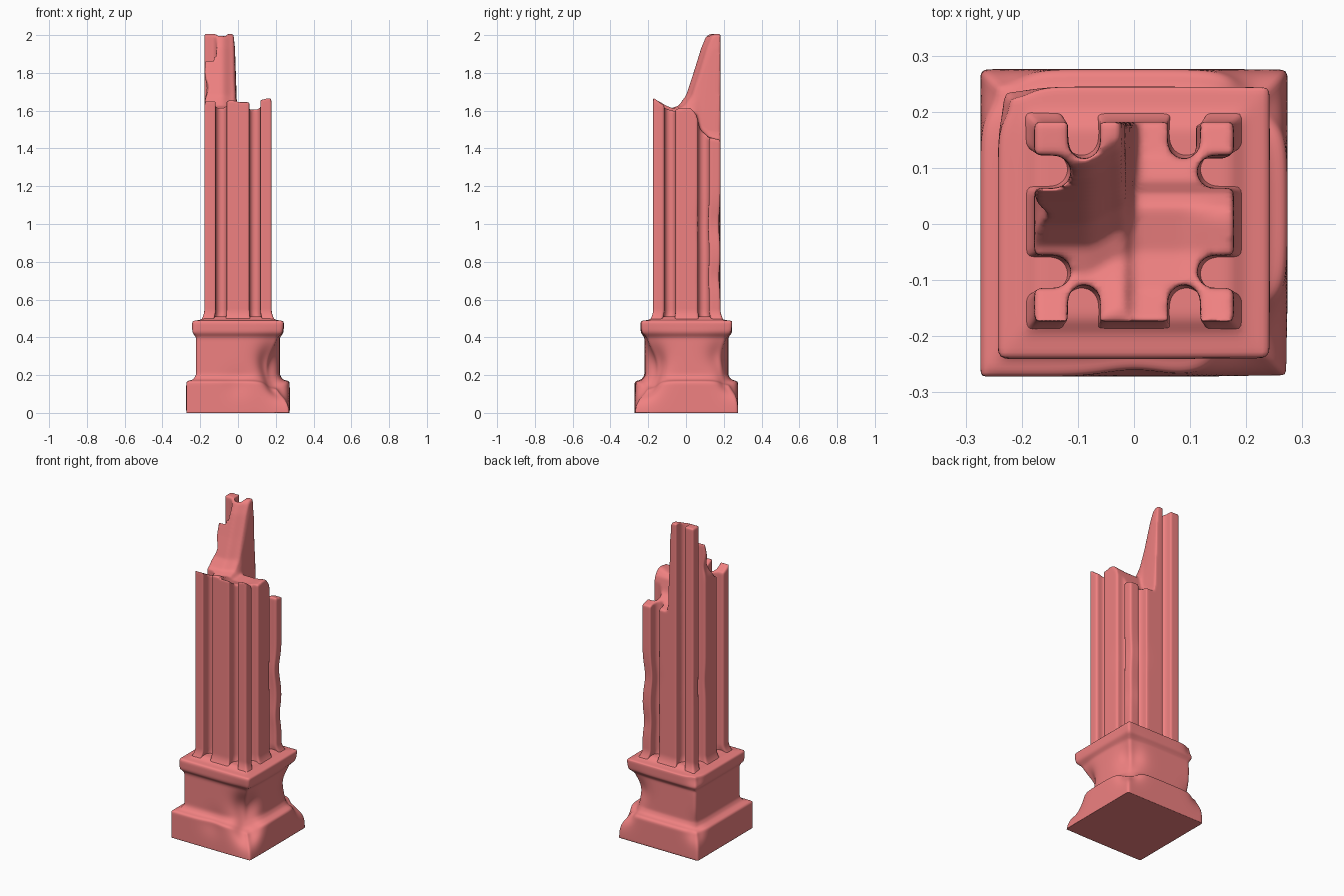
import bpy, bmesh, math
from mathutils import Vector

if "Cube" in bpy.data.objects:
    bpy.data.objects.remove(bpy.data.objects["Cube"])

mat = bpy.data.materials.new("red_stone")
mat.diffuse_color = (0.87, 0.22, 0.22, 1)
mat.use_nodes = True
mat.node_tree.nodes["Principled BSDF"].inputs["Base Color"].default_value = mat.diffuse_color


def make_object(name, bm):
    bmesh.ops.recalc_face_normals(bm, faces=bm.faces)
    me = bpy.data.meshes.new(name)
    bm.to_mesh(me)
    bm.free()
    ob = bpy.data.objects.new(name, me)
    bpy.context.collection.objects.link(ob)
    return ob


def loft(name, rings):
    """Closed solid through rings of equal point count."""
    bm = bmesh.new()
    loops = [[bm.verts.new(p) for p in r] for r in rings]
    n = len(loops[0])
    for a, b in zip(loops, loops[1:]):
        for i in range(n):
            bm.faces.new((a[i], a[(i + 1) % n], b[(i + 1) % n], b[i]))
    bm.faces.new(loops[0])
    bm.faces.new(loops[-1])
    return make_object(name, bm)


def apply_mod(ob, kind, **settings):
    bpy.context.view_layer.objects.active = ob
    m = ob.modifiers.new(kind, kind)
    for k, v in settings.items():
        setattr(m, k, v)
    bpy.ops.object.modifier_apply(modifier=m.name)


def weather(ob, voxel, smooth, dents):
    """Remesh to soft worn stone, then push in the chipped spots."""
    apply_mod(ob, 'REMESH', mode='VOXEL', voxel_size=voxel)
    apply_mod(ob, 'SMOOTH', factor=0.5, iterations=smooth)
    for v in ob.data.vertices:
        p = v.co.copy()
        for c, r, push in dents:
            d = (p - Vector(c)).length / r
            v.co += Vector(push) * math.exp(-2 * d * d)
        v.co.z = max(v.co.z, 0)
    for poly in ob.data.polygons:
        poly.use_smooth = True
    ob.data.materials.clear()
    ob.data.materials.append(mat)


def interp(x, pts):
    if x <= pts[0][0]:
        return pts[0][1]
    for (a, u), (b, w) in zip(pts, pts[1:]):
        if x <= b:
            t = (x - a) / (b - a)
            return u + (w - u) * t
    return pts[-1][1]


def step(a, b, x):
    t = min(1, max(0, (x - a) / (b - a)))
    return t * t * (3 - 2 * t)


# Pedestal: square plinth, dado and cap in one moulded profile
profile = [(.274, -.012), (.274, .168), (.238, .175), (.222, .20), (.222, .40),
           (.242, .425), (.243, .487), (.20, .492), (.17, .51)]
pedestal = loft("pedestal", [[(sx * h, sy * h + .002, z) for sx, sy in
                              ((-1, -1), (1, -1), (1, 1), (-1, 1))] for h, z in profile])
weather(pedestal, .009, 4, [
    ((.27, -.27, .18), .14, (-.06, .06, -.04)),
    ((.27, .27, .18), .11, (-.045, -.045, -.02)),
    ((-.27, .27, .18), .10, (.03, -.03, -.01)),
    ((.22, -.22, .28), .14, (-.05, .05, 0)),
    ((.22, .22, .30), .13, (-.035, -.035, 0)),
    ((-.24, .24, .48), .08, (.02, -.02, 0)),
    ((0, -.28, .16), .10, (0, .012, 0)),
])

# Shaft: square section with two round flutes on every side
S, C, R = .178, .089, .029
side = [(-S, -S)]
for cx in (-C, C):
    side.append((cx - R, -S))
    side += [(cx - R * math.cos(math.pi * i / 8), -.141 + R * math.sin(math.pi * i / 8))
             for i in range(9)]
    side.append((cx + R, -S))
outline = []
for k in range(4):
    c, s = round(math.cos(k * math.pi / 2)), round(math.sin(k * math.pi / 2))
    outline += [(x * c - y * s, x * s + y * c + .004) for x, y in side]
shaft = loft("fluted_shaft", [[(x, y, z) for x, y in outline] for z in (.45, 2.1)])

# Height of the broken top: tall splinter at back left, low step at back right
SPLINTER = [(-.18, 1.655), (-.13, 1.625), (-.09, 1.61), (-.04, 1.625), (0, 1.68),
            (.04, 1.80), (.08, 1.93), (.105, 1.99), (.125, 2.006)]
LOW = [(-.18, 1.655), (-.12, 1.61), (-.05, 1.59), (.03, 1.60), (.055, 1.58),
       (.075, 1.50), (.12, 1.46), (.18, 1.445)]


def top_height(x, y):
    t = step(-.022, .004, x)
    tall = interp(y - .03 * step(-.09, -.02, x), SPLINTER)
    low = interp(y, LOW) + .02 * step(.08, .17, abs(x)) * step(.06, .0, y)
    return tall * (1 - t) + low * t


# Cutter shaped like the fracture, removed after use
bm = bmesh.new()
N = 60
bot, top = {}, {}
for i in range(N + 1):
    for j in range(N + 1):
        x, y = -.24 + .48 * i / N, -.24 + .48 * j / N
        bot[i, j] = bm.verts.new((x, y, top_height(x, y)))
        top[i, j] = bm.verts.new((x, y, 2.3))
for i in range(N):
    for j in range(N):
        for g in (bot, top):
            q = [g[i, j], g[i + 1, j], g[i + 1, j + 1], g[i, j + 1]]
            bm.faces.new(q)
    for a, b in (((i, 0), (i + 1, 0)), ((i, N), (i + 1, N)),
                 ((0, i), (0, i + 1)), ((N, i), (N, i + 1))):
        bm.faces.new((bot[a], bot[b], top[b], top[a]))
cutter = make_object("fracture_cutter", bm)
cutter.hide_render = True
apply_mod(shaft, 'BOOLEAN', operation='DIFFERENCE', solver='EXACT', object=cutter)
bpy.data.objects.remove(cutter)

weather(shaft, .0075, 4, [
    ((.18, .18, 1.0), .13, (-.012, -.008, 0)),
    ((.18, .18, .72), .10, (-.007, -.007, 0)),
    ((-.18, .05, 1.0), .12, (.006, 0, 0)),
    ((-.18, .02, 1.72), .07, (.02, 0, 0)),
])

# Worn flare where the shaft meets the cap
for v in shaft.data.vertices:
    if v.co.z < .55:
        k = 1 + .10 * ((.55 - max(v.co.z, .49)) / .06) ** 2
        v.co.x *= k
        v.co.y *= k
